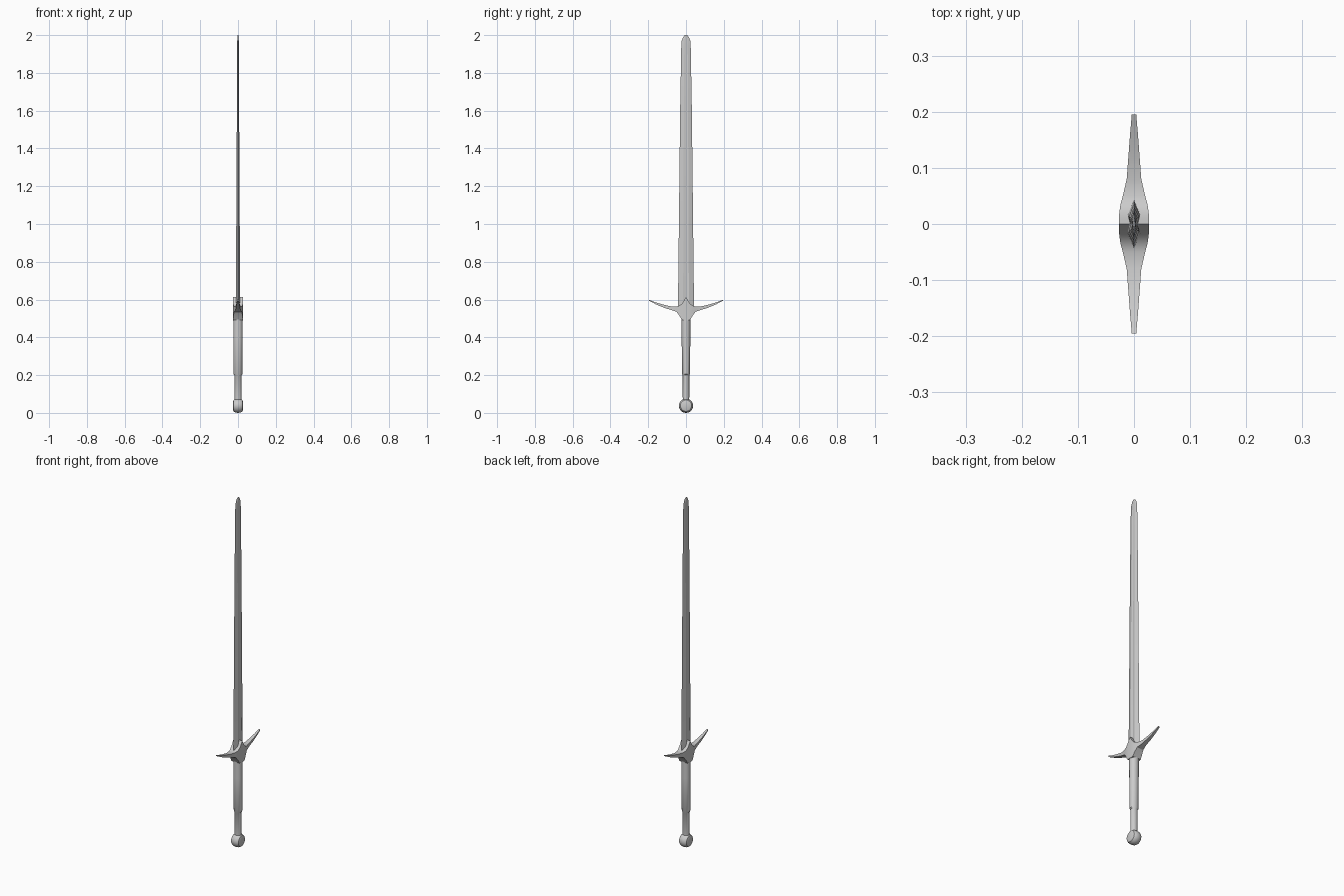
import bpy, bmesh
from math import cos, sin, pi, radians

if "Cube" in bpy.data.objects:
    bpy.data.objects.remove(bpy.data.objects["Cube"])


def loft(name, rings, smooth=30):
    """Skin a list of closed rings and cap both ends."""
    bm = bmesh.new()
    loops = [[bm.verts.new(p) for p in ring] for ring in rings]
    n = len(loops[0])
    for a, b in zip(loops, loops[1:]):
        for i in range(n):
            j = (i + 1) % n
            bm.faces.new((a[i], a[j], b[j], b[i]))
    bm.faces.new(loops[0][::-1])
    bm.faces.new(loops[-1])
    bmesh.ops.recalc_face_normals(bm, faces=bm.faces)
    mesh = bpy.data.meshes.new(name)
    bm.to_mesh(mesh)
    bm.free()
    obj = bpy.data.objects.new(name, mesh)
    bpy.context.collection.objects.link(obj)
    bpy.ops.object.select_all(action='DESELECT')
    bpy.context.view_layer.objects.active = obj
    obj.select_set(True)
    bpy.ops.object.shade_smooth_by_angle(angle=radians(smooth))
    return obj


def ellipse(rx, ry, z, n=16):
    return [(rx * cos(2 * pi * i / n), ry * sin(2 * pi * i / n), z) for i in range(n)]


# Blade: thin bevelled section with a shallow central groove
def blade_ring(z, w, t):
    f = w * 0.36
    return [(0, -w, z), (t, -f, z), (t * 0.7, 0, z), (t, f, z),
            (0, w, z), (-t, f, z), (-t * 0.7, 0, z), (-t, -f, z)]


blade = [(0.53, 0.043, 0.012), (0.60, 0.042, 0.011), (1.05, 0.037, 0.009),
         (1.60, 0.031, 0.006), (1.94, 0.025, 0.004), (1.97, 0.023, 0.004),
         (1.99, 0.015, 0.003), (2.00, 0.006, 0.002)]
loft("blade", [blade_ring(*s) for s in blade], 15)

# Crossguard: half stations (y, top, bottom, half thickness), mirrored
half = [(0.0, 0.613, 0.490, 0.027), (0.010, 0.596, 0.490, 0.027),
        (0.022, 0.578, 0.492, 0.026), (0.035, 0.568, 0.515, 0.024),
        (0.050, 0.563, 0.535, 0.020), (0.080, 0.564, 0.545, 0.013),
        (0.120, 0.573, 0.558, 0.010), (0.160, 0.585, 0.575, 0.007),
        (0.195, 0.599, 0.593, 0.004)]
stations = [(-y, t, b, x) for y, t, b, x in half[:0:-1]] + half
loft("crossguard", [[(-x, y, b), (x, y, b), (x, y, t), (-x, y, t)]
                    for y, t, b, x in stations])

# Grip: tapered oval with a small step near the pommel
grip = [(0.019, 0.017, 0.05), (0.019, 0.018, 0.20), (0.023, 0.021, 0.205),
        (0.025, 0.023, 0.40), (0.025, 0.024, 0.50)]
loft("grip", [ellipse(*s) for s in grip], 35)

# Pommel: rounded disc facing sideways
pommel = [(-0.026, 0.022), (-0.023, 0.030), (-0.014, 0.036), (0.0, 0.038),
          (0.014, 0.036), (0.023, 0.030), (0.026, 0.022)]
loft("pommel", [[(x, r * cos(2 * pi * i / 20), 0.038 + r * sin(2 * pi * i / 20))
                 for i in range(20)] for x, r in pommel], 35)
